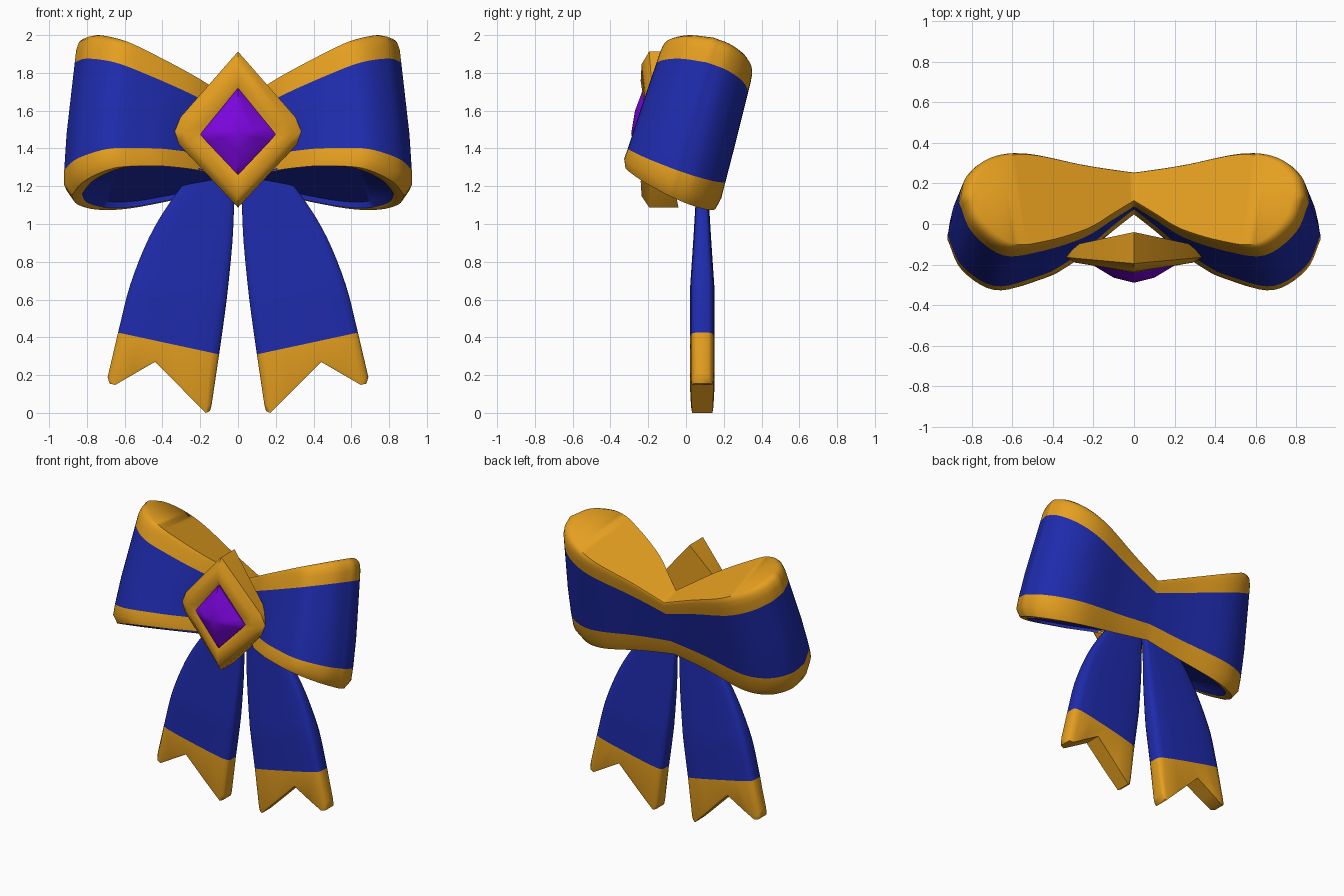
import bpy
import bmesh
import math
from mathutils import Vector

cube = bpy.data.objects.get("Cube")
if cube:
    bpy.data.objects.remove(cube)


def material(name, rgb):
    mat = bpy.data.materials.new(name)
    mat.use_nodes = True
    color = (*rgb, 1.0)
    mat.diffuse_color = color
    mat.node_tree.nodes["Principled BSDF"].inputs["Base Color"].default_value = color
    return mat


gold = material("gold", (0.78, 0.345, 0.014))
blue = material("royal_blue", (0.013, 0.024, 0.41))
violet = material("violet", (0.20, 0.0015, 0.72))
GOLD, BLUE = 0, 1


def spline(points, steps):
    """Catmull-Rom curve through the points."""
    pts = [Vector(p) for p in points]
    pts = [2 * pts[0] - pts[1]] + pts + [2 * pts[-1] - pts[-2]]
    out = []
    for p0, p1, p2, p3 in zip(pts, pts[1:], pts[2:], pts[3:]):
        for k in range(steps):
            t = k / steps
            out.append(0.5 * (2 * p1 + (p2 - p0) * t
                              + (2 * p0 - 5 * p1 + 4 * p2 - p3) * t ** 2
                              + (3 * p1 - p0 - 3 * p2 + p3) * t ** 3))
    return out + [pts[-2]]


def skin(bm, rings, band_mats, closed=True):
    """Join successive rings with quads, one material per band."""
    rows = [[bm.verts.new(p) for p in ring] for ring in rings]
    n = len(rows[0])
    for a, b, mat in zip(rows, rows[1:], band_mats):
        for i in range(n if closed else n - 1):
            j = (i + 1) % n
            bm.faces.new((a[i], a[j], b[j], b[i])).material_index = mat
    return rows


def strip_cap(bm, row, mat):
    """Close a ring whose two halves face each other."""
    last = len(row) - 1
    for i in range(len(row) // 2):
        quad = dict.fromkeys((row[i], row[i + 1], row[last - i - 1], row[last - i]))
        if len(quad) > 2:
            bm.faces.new(list(quad)).material_index = mat


def finish(name, bm, mats, mirror=False, angle=35):
    bmesh.ops.recalc_face_normals(bm, faces=bm.faces[:])
    mesh = bpy.data.meshes.new(name)
    bm.to_mesh(mesh)
    bm.free()
    obj = bpy.data.objects.new(name, mesh)
    bpy.context.collection.objects.link(obj)
    for mat in mats:
        mesh.materials.append(mat)
    if mirror:
        obj.modifiers.new("Mirror", "MIRROR").merge_threshold = 0.001
    bpy.ops.object.select_all(action="DESELECT")
    obj.select_set(True)
    bpy.context.view_layer.objects.active = obj
    bpy.ops.object.shade_smooth_by_angle(angle=math.radians(angle))
    return obj


# Bow loops: teardrop outline swept along a backward-leaning axis
TILT = math.radians(16)
back = spline([(0, .13), (.15, .137), (.3, .148), (.6, .18), (.78, .135),
               (.89, .03), (.92, -.09)], 5)
front = spline([(0, -.035), (.11, -.115), (.27, -.23), (.5, -.325), (.69, -.36),
                (.85, -.25), (.92, -.09)], 5)
outline = back + front[-2::-1]


def loop_ring(level, scale):
    """Level -1 to 1 is the blue wall; beyond that lie the gold borders."""
    ring = []
    for i, (x, b) in enumerate(outline):
        top = 0.05 + 0.32 * x
        bottom = -0.17 - 0.09 * x - 0.06 * b
        if level > 1:
            a = top + (level - 1) * (0.09 + 0.05 * x)
        elif level < -1:
            a = bottom + (level + 1) * (0.10 + 0.055 * x + 0.1 * b)
        else:
            a = bottom + (top - bottom) * (level + 1) / 2
        if i >= len(back):  # the front wall stands upright beside the centre
            b += max(top - max(a, bottom), 0) * 0.25 * max(1 - x / 0.4, 0)
        s = scale * (0.965 - 0.035 * level)
        mid = 0.045 - 0.15 * x
        b = mid + (b - mid) * s
        ring.append((x * min(s, 1), 0.1 + a * math.sin(TILT) + b * math.cos(TILT),
                     1.5 + a * math.cos(TILT) - b * math.sin(TILT)))
    return ring


bm = bmesh.new()
sections = [(-1.75, .85), (-1.95, .87), (-2, .925), (-1.6, .995), (-1, 1.005), (-.33, 1.01),
            (.33, 1.01), (1, 1.01), (1.5, 1.02), (1.82, 1.015), (1.95, .995), (2, .96)]
bands = [BLUE] + [GOLD] * 3 + [BLUE] * 3 + [GOLD] * 4
rows = skin(bm, [loop_ring(*s) for s in sections], bands, closed=False)
strip_cap(bm, rows[0], BLUE)
strip_cap(bm, rows[-1], GOLD)
finish("bow_loops", bm, [gold, blue], mirror=True, angle=50)

# Ribbon tails: rounded strap lofted between its two edges, with a notched end
STEPS = 4
inner = spline([(.005, 1.32), (.02, 1.1), (.03, .9), (.06, .6), (.1, .31)], STEPS)
outer = spline([(.2, 1.32), (.35, 1.13), (.47, .93), (.57, .68), (.635, .425)], STEPS)
half_section = [(0, .5), (.02, .75), (.08, .9), (.25, .98), (.5, 1), (.75, .98),
                (.92, .9), (.98, .75), (1, .5)]
section = half_section + [(u, -w) for u, w in reversed(half_section)]
end_profile = [(0, .14, .04), (.02, .148, .01), (.08, .17, 0), (.5, .44, .27),
               (.92, .65, .148), (.98, .68, .155), (1, .69, .19)]


def tail_ring(point_at, thick):
    ring = []
    for u, w in section:
        p = point_at(u)
        ring.append((p.x, 0.086 + w * thick, p.y))
    return ring


def notch(u):
    for (u0, x0, z0), (u1, x1, z1) in zip(end_profile, end_profile[1:]):
        if u <= u1:
            return Vector((x0, z0)).lerp(Vector((x1, z1)), (u - u0) / (u1 - u0))


rings = []
for p, q in zip(inner, outer):
    thick = 0.066 - 0.04 * min(max((p.y - 0.6) / 0.65, 0), 1)
    rings.append(tail_ring(lambda u: p.lerp(q, u), thick))
edge_in, edge_out = inner[-1], outer[-1]
rings.append(tail_ring(lambda u: edge_in.lerp(edge_out, u).lerp(notch(u), 0.9), 0.066))
rings.append(tail_ring(notch, 0.06))
bm = bmesh.new()
rows = skin(bm, rings, [BLUE] * (len(inner) - 1) + [GOLD] * 2)
n = len(section)
for row, mat in ((rows[0], BLUE), (rows[-1], GOLD)):
    for i in range(n // 2 - 1):
        bm.faces.new((row[i], row[i + 1], row[n - 2 - i], row[n - 1 - i])).material_index = mat
tails = finish("ribbon_tails", bm, [gold, blue], mirror=True, angle=55)
tails.modifiers["Mirror"].use_mirror_merge = False

# Brooch: diamond frame with blunt side corners, bent back at the sides
CENTRE_Z = 1.5


def diamond(half):
    return [Vector(p) for p in half] + [Vector((-x, z)) for x, z in half[-2:0:-1]]


frame_shape = diamond([(0, .413), (.305, .065), (.335, -.01), (.315, -.075), (0, -.413)])
gem_shape = diamond([(0, .22), (.17, .012), (.2, -.025), (.17, -.06), (0, -.24)])


def brooch_ring(blend, y, bend):
    ring = []
    for f, g in zip(frame_shape, gem_shape):
        p = f.lerp(g, blend)
        ring.append((p.x, y + bend * abs(p.x) / 0.33, CENTRE_Z + p.y))
    return ring


bm = bmesh.new()
rows = skin(bm, [brooch_ring(0, -.04, -.07), brooch_ring(0, -.195, .03),
                 brooch_ring(.35, -.235, .05), brooch_ring(.8, -.24, .06),
                 brooch_ring(1, -.215, .03)], [GOLD] * 4)
bm.faces.new(rows[0])
bm.faces.new(rows[-1])
finish("brooch_frame", bm, [gold], angle=50)

# Gem: low domed diamond set into the frame
bm = bmesh.new()
centre = Vector((0, -.02))


def gem_ring(size, y, bend):
    pts = [centre + (p - centre) * size for p in gem_shape]
    return [(p.x, y + bend * abs(p.x) / 0.2, CENTRE_Z + p.y) for p in pts]


rows = skin(bm, [gem_ring(1, -.2, 0), gem_ring(1, -.225, .02), gem_ring(.5, -.27, .01)], [0, 0])
apex = bm.verts.new((0, -.29, CENTRE_Z + centre.y))
for a, b in zip(rows[-1], rows[-1][1:] + rows[-1][:1]):
    bm.faces.new((a, b, apex))
bm.faces.new(rows[0])
finish("brooch_gem", bm, [violet], angle=50)
